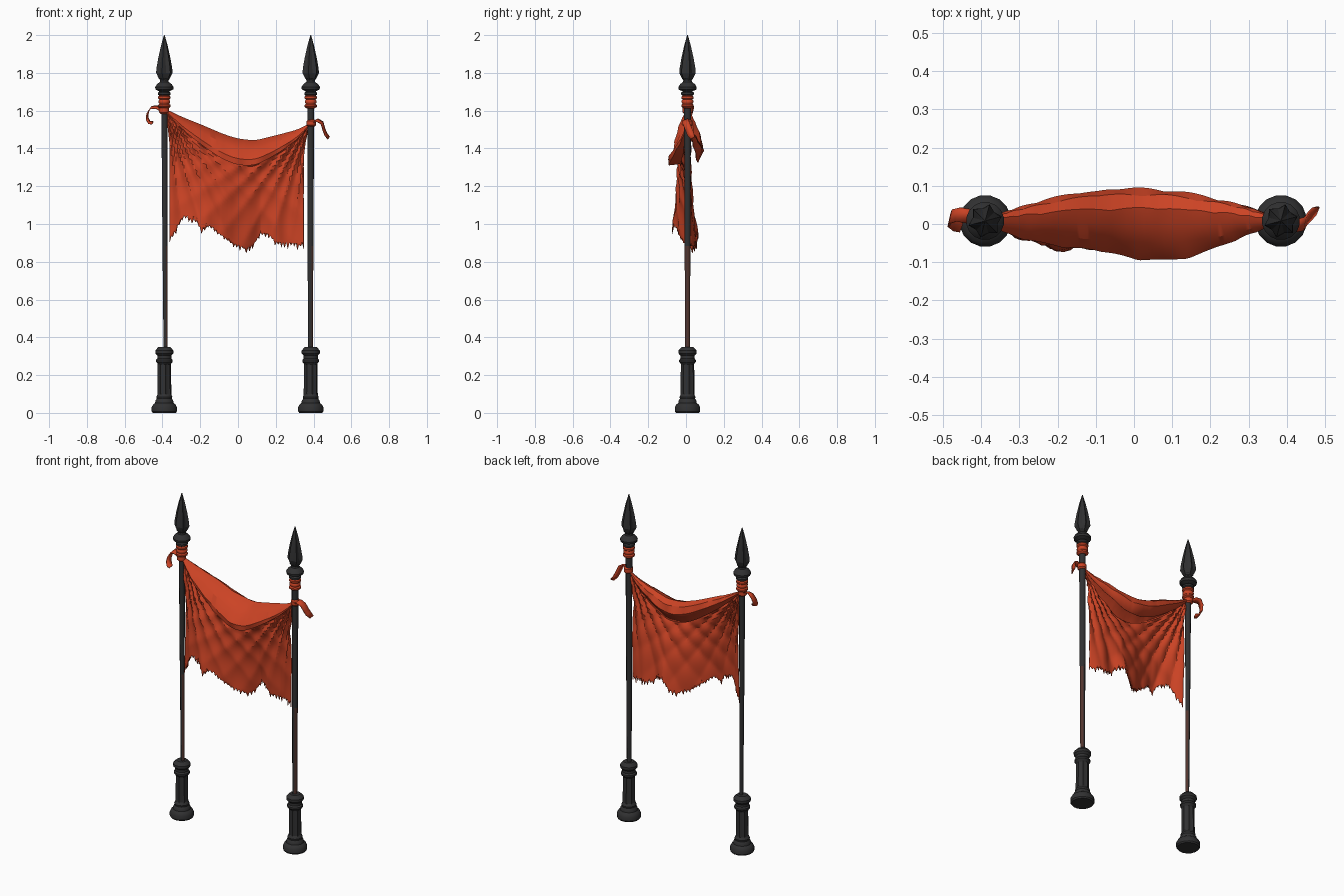
import bpy, bmesh, math, random
from mathutils import Vector

if "Cube" in bpy.data.objects:
    bpy.data.objects.remove(bpy.data.objects["Cube"])
random.seed(4)

def material(name, rgb):
    m = bpy.data.materials.new(name)
    m.diffuse_color = (*rgb, 1)
    m.use_nodes = True
    m.node_tree.nodes["Principled BSDF"].inputs["Base Color"].default_value = m.diffuse_color
    return m

IRON = material("dark iron", (0.03, 0.03, 0.031))
RED = material("red cloth", (0.60, 0.056, 0.018))
RUST = material("rusty brown", (0.085, 0.035, 0.027))
YC = 0.008

def finish(name, bm, mats, angle=30):
    bmesh.ops.recalc_face_normals(bm, faces=bm.faces)
    me = bpy.data.meshes.new(name)
    bm.to_mesh(me)
    bm.free()
    ob = bpy.data.objects.new(name, me)
    bpy.context.collection.objects.link(ob)
    for m in mats:
        me.materials.append(m)
    bpy.ops.object.select_all(action='DESELECT')
    ob.select_set(True)
    bpy.context.view_layer.objects.active = ob
    if angle:
        bpy.ops.object.shade_smooth_by_angle(angle=math.radians(angle))
    return ob

def lathe(name, profile, x, n, mats, angle=30, x_top=None, rule=None):
    """Turn (radius, z[, flute]) points; flute scales every second rib."""
    bm = bmesh.new()
    rings = []
    for i, p in enumerate(profile):
        cx = x if x_top is None else x + (x_top - x) * i / (len(profile) - 1)
        f = p[2] if len(p) > 2 else 1
        ring = []
        for k in range(n):
            a = 2 * math.pi * (k + 0.5) / n
            r = p[0] * (f if k % 2 else 1)
            ring.append(bm.verts.new((cx + r * math.cos(a), YC + r * math.sin(a), p[1])))
        rings.append(ring)
    for a, b in zip(rings, rings[1:]):
        for k in range(n):
            bm.faces.new((a[k], a[(k + 1) % n], b[(k + 1) % n], b[k]))
    bm.faces.new(rings[0])
    bm.faces.new(rings[-1])
    bm.normal_update()
    if rule:
        for f in bm.faces:
            f.material_index = rule(f)
    return finish(name, bm, mats, angle)

def interp(pts, x):
    for (a, p), (b, q) in zip(pts, pts[1:]):
        if x <= b:
            return p + (q - p) * (x - a) / (b - a)
    return pts[-1][1]

def smooth(pts, x, h=0.03):
    return sum(interp(pts, min(max(x + d * h, pts[0][0]), pts[-1][0])) for d in (-1, 0, 1)) / 3

# Poles, bases and spear heads
FOOT = [(0.062, 0), (0.068, 0.008), (0.068, 0.03), (0.06, 0.045), (0.05, 0.052), (0.048, 0.065),
        (0.041, 0.075), (0.043, 0.085), (0.038, 0.095), (0.038, 0.10, 0.83), (0.036, 0.255, 0.83),
        (0.037, 0.262), (0.045, 0.27), (0.045, 0.28), (0.038, 0.288), (0.038, 0.303),
        (0.049, 0.315), (0.049, 0.33), (0.036, 0.345), (0.03, 0.35)]
COLLAR = [(0.021, 1.675), (0.034, 1.685), (0.034, 1.695), (0.026, 1.702), (0.048, 1.712),
          (0.050, 1.725), (0.040, 1.74), (0.024, 1.752), (0.022, 1.765), (0.030, 1.772)]
SPEAR = [(0.022, 1.76), (0.030, 1.77, 0.85), (0.045, 1.80, 0.74), (0.043, 1.825, 0.72),
         (0.033, 1.88, 0.72), (0.018, 1.945, 0.75), (0.002, 2.0)]
for side, x, foot_x, r0, r1 in (("left", -0.39, -0.384, 0.011, 0.018),
                                ("right", 0.385, 0.383, 0.014, 0.02)):
    lathe(side + "_base", FOOT, x, 16, [IRON])
    lathe(side + "_pole", [(r0 + (r1 - r0) * t, 0.34 + 1.36 * t) for t in (0, 0.2, 0.4, 0.7, 1)],
          foot_x, 8, [IRON, RUST], 50, x,
          lambda f: int(f.normal.x > 0.6 and f.calc_center_median().z < 0.85))
    lathe(side + "_collar", COLLAR, x, 16, [IRON])
    lathe(side + "_spear_head", SPEAR, x, 12, [IRON], 20)
    # Cloth wrapping under the collar: three uneven coils
    coils = [(0.02, 1.612)]
    for i in range(3):
        z = 1.615 + 0.022 * i
        coils += [(0.027, z), (0.034 - 0.002 * (i % 2), z + 0.006),
                  (0.034 - 0.002 * (i % 2), z + 0.015), (0.027, z + 0.021)]
    lathe(side + "_wrapping", coils, x, 12, [RED], 40)

# Banner: swag folded over at the top, hanging sheet below, pinched at both knots
TOP = [(0, 1.61), (0.12, 1.565), (0.25, 1.525), (0.4, 1.475), (0.5, 1.45), (0.62, 1.44),
       (0.8, 1.475), (0.92, 1.50), (1, 1.535)]
BOTTOM = [(0, 0.91), (0.04, 0.95), (0.11, 1.03), (0.2, 1.0), (0.24, 0.95), (0.3, 0.98), (0.38, 0.93),
          (0.47, 0.88), (0.58, 0.855), (0.62, 0.87), (0.68, 0.94), (0.74, 0.93), (0.8, 0.885), (1, 0.87)]
SWAY = [(0, -0.005), (0.12, -0.045), (0.24, -0.08), (0.34, -0.04), (0.42, -0.035), (0.55, 0.03),
        (0.65, 0.06), (0.78, 0.035), (0.88, 0.055), (1, 0.02)]
SWAG = [(0.062, -0.12), (0.09, -0.06), (0.075, -0.02), (0.04, 0.0), (0.0, -0.015), (-0.05, -0.05),
        (-0.092, -0.105), (-0.088, -0.135), (-0.05, -0.13), (-0.025, -0.125)]
COLS, ROWS = 84, 26

def pleats(x, z):
    y = 0
    for cx, cz, k in ((-0.39, 1.61, 21), (0.385, 1.535, 19)):
        dx, dz = abs(x - cx), cz - z
        d = math.hypot(dx, dz)
        s = math.sin(k * math.atan2(dx, dz + 0.02))
        y += 0.017 * (abs(s) * 2 - 1) * min(1, d / 0.12) * math.exp(-d / 0.4)
    return y

bm = bmesh.new()
grid = []
for i in range(COLS + 1):
    u = i / COLS
    w = math.sin(math.pi * u) ** 0.85 if 0 < i < COLS else 0
    skew = 0.85 + 0.15 * math.cos(3 * math.pi * u)
    top = smooth(TOP, u)
    x0 = -0.39 + 0.775 * u
    x1 = -0.362 + 0.71 * u
    col = []
    for y, dz in SWAG:
        zz = top + dz * w
        yy = YC * (1 - w) + y * w * (1 if y > 0 else skew + 0.1)
        col.append(bm.verts.new((x0, yy + 0.35 * pleats(x0, zz - 0.03) * w, zz)))
    start_z, start_y = top - 0.125 * w, YC * (1 - w) - 0.025 * w
    jag = random.uniform(0.012, 0.04) if i % 2 else random.uniform(-0.012, 0.012)
    low = interp(BOTTOM, u)
    for j in range(1, ROWS + 1):
        t = j / ROWS
        z = start_z + (low - start_z) * t + (jag if j == ROWS else 0)
        x = x0 + (x1 - x0) * min(1, t * 4) ** 0.6
        y = start_y + (smooth(SWAY, u) - start_y) * t ** 0.7
        y += pleats(x, z) + 0.006 * math.sin(26 * u + 3 * t) * t
        col.append(bm.verts.new((x, y, z)))
    grid.append(col)
for a, b in zip(grid, grid[1:]):
    for j in range(len(a) - 1):
        bm.faces.new((a[j], b[j], b[j + 1], a[j + 1]))
bmesh.ops.remove_doubles(bm, verts=bm.verts, dist=0.0004)
banner = finish("torn_banner", bm, [RED], 24)
thick = banner.modifiers.new("thickness", 'SOLIDIFY')
thick.thickness = 0.004
thick.offset = 0

# Knots tying the banner corners to the poles
for side, x, z in (("left", -0.392, 1.603), ("right", 0.388, 1.535)):
    lathe(side + "_knot", [(0.018, z - 0.02), (0.027, z - 0.012), (0.027, z + 0.01), (0.018, z + 0.018)],
          x, 10, [RED], 40)

# Loose ribbon tails beside the knots
def ribbon(name, path, width):
    bm = bmesh.new()
    rows = []
    for i, p in enumerate(path):
        p = Vector(p)
        hw = Vector((0.004, width * (0.6 if i in (0, len(path) - 1) else 1) / 2, 0.006))
        rows.append([bm.verts.new(p - hw), bm.verts.new(p + hw)])
    for a, b in zip(rows, rows[1:]):
        bm.faces.new((a[0], b[0], b[1], a[1]))
    ob = finish(name, bm, [RED], 60)
    s = ob.modifiers.new("thickness", 'SOLIDIFY')
    s.thickness = 0.006
    s.offset = 0

ribbon("left_ribbon_tail", [(-0.40, 0.01, 1.60), (-0.43, 0.02, 1.618), (-0.46, 0.025, 1.617),
                            (-0.478, 0.02, 1.59), (-0.482, 0.01, 1.56), (-0.47, 0.0, 1.538),
                            (-0.452, -0.01, 1.535)], 0.036)
ribbon("right_ribbon_tail", [(0.39, 0.0, 1.535), (0.42, -0.005, 1.55), (0.445, 0.0, 1.535),
                             (0.455, 0.015, 1.50), (0.465, 0.025, 1.475), (0.48, 0.035, 1.455)], 0.034)
